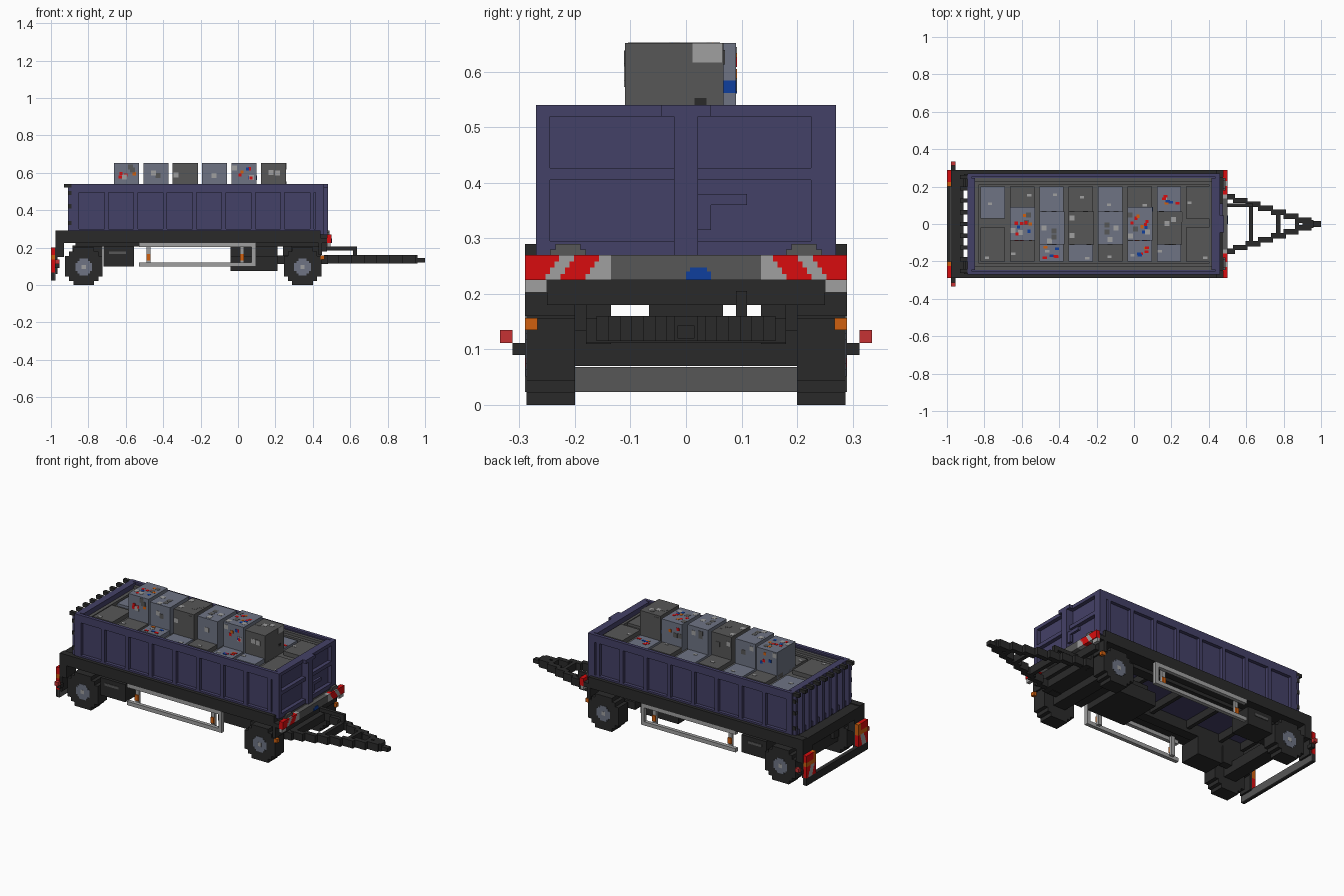
import bpy, bmesh, random
from mathutils import Matrix, Vector

cube = bpy.data.objects.get("Cube")
if cube:
    bpy.data.objects.remove(cube, do_unlink=True)

V = 0.0223  # edge of one block


def colour(name, r, g, b):
    lin = [((c / 255 + 0.055) / 1.055) ** 2.4 if c > 10 else c / 255 / 12.92 for c in (r, g, b)]
    mat = bpy.data.materials.new(name)
    mat.use_nodes = True
    mat.diffuse_color = (*lin, 1)
    mat.node_tree.nodes["Principled BSDF"].inputs["Base Color"].default_value = (*lin, 1)
    return mat


PURPLE = colour("purple paint", 68, 65, 103)
DARK = colour("dark metal", 42, 42, 42)
GRAY = colour("mid gray", 87, 87, 87)
STEEL = colour("blue gray", 110, 116, 132)
PALE = colour("pale gray", 160, 160, 160)
RED = colour("signal red", 216, 12, 14)
LAMP = colour("lamp red", 198, 50, 52)
ORANGE = colour("marker orange", 208, 96, 15)
BLUE = colour("blue", 14, 62, 158)


class Part:
    """Collects boxes into one object; mirror=True repeats each box across y."""

    def __init__(self, name, mirror=False):
        self.name, self.mirror = name, mirror
        self.bm, self.mats = bmesh.new(), []

    def box(self, mat, x, y, z):
        if mat not in self.mats:
            self.mats.append(mat)
        spans = [y, (-y[1], -y[0])] if self.mirror else [y]
        for span in spans:
            lo, hi = Vector((x[0], span[0], z[0])), Vector((x[1], span[1], z[1]))
            place = Matrix.Translation((lo + hi) / 2) @ Matrix.Diagonal((*(hi - lo), 1))
            new = bmesh.ops.create_cube(self.bm, size=1, matrix=place)
            for face in {f for v in new["verts"] for f in v.link_faces}:
                face.material_index = self.mats.index(mat)

    def done(self):
        mesh = bpy.data.meshes.new(self.name)
        self.bm.to_mesh(mesh)
        self.bm.free()
        for mat in self.mats:
            mesh.materials.append(mat)
        obj = bpy.data.objects.new(self.name, mesh)
        bpy.context.collection.objects.link(obj)


def disc(part, mat, cx, cz, y, widths, h=V):
    """Stepped disc made of one box per row."""
    for i, w in enumerate(widths):
        z = cz + (i - len(widths) / 2) * h
        part.box(mat, (cx - w * h / 2, cx + w * h / 2), y, (z, z + h))


def stripes(part, x, edges, z0, z1, shift):
    """Slanted red and pale bands; the first and last edges stay fixed."""
    rows = 4
    step = (z1 - z0) / rows
    for r in range(rows):
        cuts = [edges[0]] + [e - r * shift for e in edges[1:-1]] + [edges[-1]]
        for i, (outer, inner) in enumerate(zip(cuts, cuts[1:])):
            part.box(PALE if i % 2 else RED, x, (inner, outer), (z0 + r * step, z0 + (r + 1) * step))


# container shell with rim rails
p = Part("container_body")
p.box(PURPLE, (-.87, .437), (-.25, .25), (.27, .47))
p.done()
p = Part("container_rim", mirror=True)
p.box(PURPLE, (-.89, .46), (.25, .27), (.495, .54))
p.box(PURPLE, (-.89, .46), (.25, .27), (.27, .3))
p.box(PURPLE, (-.87, .437), (.245, .25), (.47, .53))
p.box(GRAY, (-.85, .415), (.228, .245), (.45, .525))
p.box(GRAY, (-.85, .415), (.21, .228), (.45, .51))
p.done()
p = Part("container_ends")
for x in ((-.87, -.85), (.415, .437)):
    p.box(PURPLE, x, (-.245, .245), (.47, .54))
for x in ((-.85, -.83), (.4, .415)):
    p.box(GRAY, x, (-.21, .21), (.45, .51))
p.done()

# upright ribs along both sides
p = Part("side_ribs", mirror=True)
for i in range(9):
    x = -.872 + i * .157
    p.box(PURPLE, (x, x + V), (.25, .27), (.3, .495))
p.box(PURPLE, (-.89, -.87), (.25, .27), (.3, .495))
p.box(PURPLE, (.415, .46), (.25, .27), (.3, .495))
p.done()

# front wall framing, centre post and latch
p = Part("front_frame")
for z in ((.27, .295), (.405, .427), (.52, .54)):
    p.box(PURPLE, (.437, .46), (-.25, .25), z)
for y in ((-.25, -.245), (-.022, .022), (.225, .25)):
    p.box(PURPLE, (.437, .46), y, (.295, .52))
p.box(PURPLE, (.46, .48), (-.022, .022), (.27, .52))
p.box(PURPLE, (.46, .48), (-.045, .045), (.52, .54))
p.box(PURPLE, (.46, .475), (.022, .11), (.36, .38))
p.box(PURPLE, (.46, .475), (.022, .045), (.315, .36))
p.done()

# rear wall with upright ribs capped by dark knobs
p = Part("rear_frame")
for z in ((.27, .3), (.5, .54)):
    p.box(PURPLE, (-.89, -.87), (-.25, .25), z)
for i in range(9):
    y = -.263 + i * .063
    p.box(PURPLE, (-.91, -.87), (y, y + V), (.27, .52))
    p.box(DARK, (-.93, -.89), (y, y + V), (.52, .54))
p.done()
p = Part("rear_hinges", mirror=True)
for z in (.32, .41, .48):
    p.box(DARK, (-.91, -.89), (.245, .268), (z, z + V))
p.done()

# scrap load: low blocks with one tall bale per column
p = Part("load_bed")
p.box(GRAY, (-.85, .415), (-.21, .21), (.45, .49))
p.done()
random.seed(4)
p = Part("low_blocks")
low = Part("low_flecks")
for i in range(8):
    x = -.82 + i * .157
    left_top, right_top = .505 + i % 2 * .01, .515 - i % 2 * .01
    p.box(STEEL if i in (0, 2, 4, 6) else GRAY, (x, x + .13), (.03, .2), (.48, left_top))
    p.box(STEEL if i in (2, 3, 5, 6) else GRAY, (x, x + .13), (-.2, -.02), (.48, right_top))
    for chosen, y, top in ((i in (2, 5), -.195, right_top), (i == 6, .09, left_top)):
        for tint in (RED, BLUE, RED, ORANGE, BLUE, RED, PALE) if chosen else (PALE,):
            u, w = x + random.random() * .1, y + random.random() * .07
            low.box(tint, (u, u + V), (w, w + V * .6), (top, top + .002))
low.done()
p.done()
p = Part("tall_bales")
bits = Part("scrap_flecks")
for i, mat in enumerate((STEEL, STEEL, GRAY, STEEL, STEEL, GRAY)):
    x, y = -.663 + i * .157, -.088 if i in (0, 4) else -.11
    p.box(mat, (x, x + .134), (y, y + .178), (.49, .652))
    tints = (RED, BLUE, ORANGE, PALE, GRAY, RED) if i in (0, 4) else (PALE, GRAY)
    for tint in tints + tints:
        # flecks on the top, then on either long side
        s = V * (1.2 if tint in (PALE, GRAY) else .75)
        u, w = x + random.random() * .1, y + random.random() * .14
        h = .56 + random.random() * .06
        bits.box(tint, (u, u + s), (w, w + s), (.652, .653))
        side = random.choice((y - .002, y + .178))
        bits.box(tint, (u, u + s), (side, side + .002), (h, h + s))
bits.box(PALE, (.256, .258), (.012, .065), (.617, .652))
bits.box(DARK, (.256, .258), (.015, .037), (.54, .553))
bits.box(BLUE, (.099, .101), (.068, .09), (.562, .585))
bits.done()
p.done()

# chassis rails and cross members
p = Part("chassis_rails", mirror=True)
p.box(DARK, (-.975, .44), (.25, .29), (.25, .29))
p.box(DARK, (-.87, .45), (.2, .25), (.225, .27))
p.box(DARK, (-.93, .475), (.25, .29), (.225, .25))
p.box(DARK, (-.87, .45), (.14, .2), (.205, .27))
p.box(DARK, (-.975, -.93), (.2, .29), (.15, .25))
p.done()
p = Part("cross_members")
for x in (-.87, -.72, -.5, -.25, 0, .2, .4):
    p.box(DARK, (x, x + V), (-.2, .2), (.225, .27))
p.box(DARK, (.45, .475), (-.25, .25), (.18, .27))
p.box(DARK, (-.975, -.912), (-.25, .25), (.225, .285))
p.done()

# stepped wheels, hubs and axles
for place, cx in (("rear", -.825), ("front", .345)):
    tyre = Part(place + "_wheels", mirror=True)
    disc(tyre, DARK, cx, .1, (.2, .287), (5, 7, 9, 9, 9, 9, 9, 7, 5))
    tyre.done()
    hub = Part(place + "_hubs", mirror=True)
    disc(hub, STEEL, cx, .096, (.286, .289), (4, 6, 8, 8, 8, 8, 6, 4), V / 2)
    hub.box(PALE, (cx - V / 2, cx + V / 2), (.289, .29), (.096 - V / 2, .096 + V / 2))
    hub.done()
    axle = Part(place + "_axle")
    axle.box(DARK, (cx - .04, cx + .04), (-.2, .2), (.07, .135))
    for y in (-.18, .135):
        axle.box(DARK, (cx - .06, cx + .1), (y, y + .045), (.11, .21))
    axle.done()

# steering turntable below the front
p = Part("turntable")
p.box(DARK, (.21, .48), (-.18, .18), (.112, .157))
p.box(DARK, (.24, .44), (-.067, .067), (.157, .225))
p.done()

# underslung boxes
p = Part("tool_boxes", mirror=True)
p.box(DARK, (-.72, -.556), (.14, .27), (.1, .205))
p.box(GRAY, (-.69, -.6), (.27, .273), (.165, .18))
p.done()
p = Part("air_tank")
p.box(DARK, (-.04, .21), (-.13, .13), (.075, .155))
p.box(DARK, (-.04, .21), (-.067, .067), (.155, .225))
p.done()

# side guards with orange reflectors
p = Part("side_guards", mirror=True)
for z in (.098, .203):
    p.box(PALE, (-.53, .095), (.268, .29), (z, z + V))
p.box(PALE, (.073, .095), (.268, .29), (.12, .205))
for x in (-.49, .01):
    p.box(PALE, (x, x + V), (.25, .268), (.11, .25))
    p.box(ORANGE, (x, x + V), (.268, .275), (.13, .165))
p.done()

# front bumper with warning stripes
p = Part("front_bumper")
p.box(GRAY, (.475, .5), (-.135, .135), (.225, .27))
p.box(BLUE, (.5, .502), (0, .045), (.225, .24))
p.box(BLUE, (.5, .502), (.007, .038), (.24, .248))
p.done()
p = Part("front_stripes", mirror=True)
stripes(p, (.475, .5), (.29, .253, .226, .181, .135), .225, .27, .008)
p.box(PALE, (.475, .495), (.25, .29), (.203, .225))
p.box(GRAY, (.475, .49), (.18, .245), (.27, .28))
p.box(GRAY, (.475, .49), (.19, .235), (.28, .29))
p.box(DARK, (.43, .45), (.2, .29), (.16, .225))
p.box(ORANGE, (.44, .462), (.268, .29), (.135, .157))
p.done()

# rear bar, lamp boards and outrigger lamps
p = Part("rear_bar")
p.box(DARK, (-1, -.982), (-.29, .29), (.023, .068))
p.box(GRAY, (-.982, -.976), (-.29, .29), (.023, .068))
p.done()
p = Part("rear_lamps", mirror=True)
stripes(p, (-1, -.978), (.29, .272, .235, .2), .068, .135, .006)
p.box(ORANGE, (-1, -.978), (.2, .29), (.135, .16))
p.box(RED, (-1, -.978), (.225, .29), (.16, .2))
p.box(ORANGE, (-1, -.978), (.2, .225), (.16, .2))
p.box(DARK, (-.978, -.965), (.2, .285), (.06, .2))
p.box(DARK, (-.978, -.955), (.28, .313), (.09, .112))
p.box(LAMP, (-.978, -.955), (.313, .335), (.112, .135))
p.done()

# tapering stepped drawbar with cross ties
p = Part("drawbar_arms", mirror=True)
for i in range(7):
    x, y = .46 + i * .068, .132 - i * .021
    p.box(DARK, (x, x + .08), (y, y + V * 1.3), (.115, .16))
p.done()
p = Part("drawbar_ties")
for x, half in ((.615, .11), (.76, .06), (.86, .03)):
    p.box(DARK, (x, x + V), (-half, half), (.115, .16))
p.box(DARK, (.9, .96), (-.022, .022), (.115, .16))
p.box(DARK, (.94, 1), (-.015, .015), (.12, .143))
p.done()
p = Part("supply_hose")
p.box(DARK, (.46, .637), (.09, .11), (.183, .205))
p.box(DARK, (.615, .637), (.09, .11), (.15, .183))
p.done()
